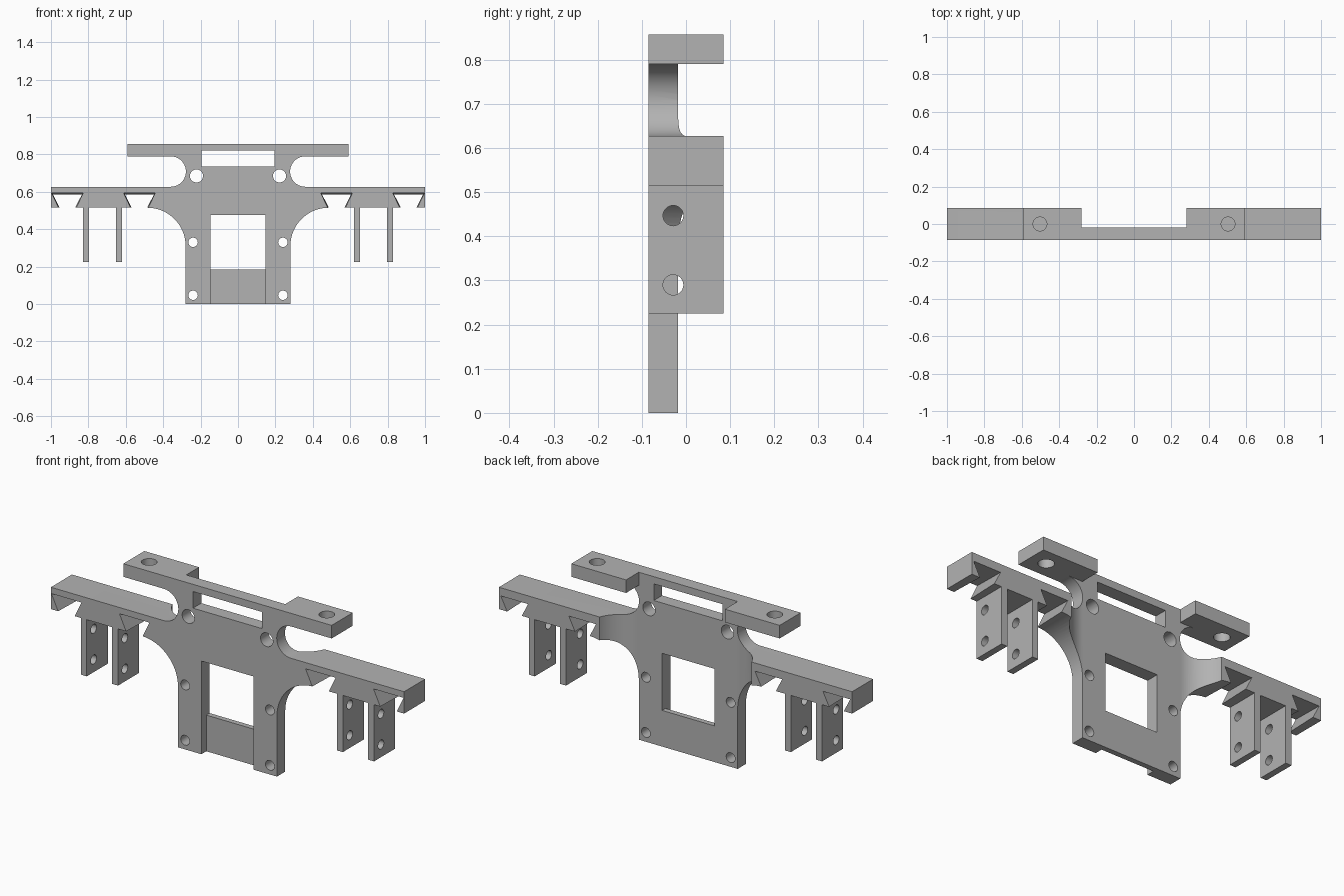
import bpy, bmesh
from math import cos, sin, pi, radians

cube = bpy.data.objects.get("Cube")
if cube:
    bpy.data.objects.remove(cube, do_unlink=True)

grey = bpy.data.materials.new("plain_grey")
grey.use_nodes = True
colour = (0.45, 0.45, 0.45, 1)
grey.diffuse_color = colour
grey.node_tree.nodes["Principled BSDF"].inputs["Base Color"].default_value = colour

FRONT, PLATE_BACK, BACK = -0.085, -0.018, 0.085


def arc(cx, cy, r, start, end, steps=20):
    """Points on an arc, angles in degrees."""
    angles = [radians(start + (end - start) * i / steps) for i in range(steps + 1)]
    return [(cx + r * cos(a), cy + r * sin(a)) for a in angles]


def mirrored(half):
    """Close a right-hand half profile with its mirror image."""
    return half + [(-x, y) for x, y in reversed(half)]


def rect(x0, x1, y0, y1):
    return [(x0, y0), (x1, y0), (x1, y1), (x0, y1)]


def prism(name, profile, axis, start, end, end_profile=None):
    """Extrude a profile along an axis, optionally lofting to a second one."""
    place = {"x": lambda u, v, t: (t, u, v),
             "y": lambda u, v, t: (u, t, v),
             "z": lambda u, v, t: (u, v, t)}[axis]
    bm = bmesh.new()
    a = [bm.verts.new(place(u, v, start)) for u, v in profile]
    b = [bm.verts.new(place(u, v, end)) for u, v in end_profile or profile]
    n = len(a)
    bm.faces.new(a)
    bm.faces.new(b)
    for i in range(n):
        j = (i + 1) % n
        bm.faces.new((a[i], a[j], b[j], b[i]))
    bmesh.ops.recalc_face_normals(bm, faces=bm.faces)
    mesh = bpy.data.meshes.new(name)
    bm.to_mesh(mesh)
    bm.free()
    mesh.materials.append(grey)
    obj = bpy.data.objects.new(name, mesh)
    bpy.context.collection.objects.link(obj)
    return obj


def circle(cx, cy, r):
    return arc(cx, cy, r, 0, 360 - 360 / 32, 31)


# Full-depth front silhouette: plate, side arms, hanging tabs and top bar
arm_low, arm_top, bar_low, bar_top = 0.515, 0.627, 0.79, 0.857
half = [(0.28, 0)] + arc(0.485, 0.31, 0.205, 180, 90)
for inner, outer in ((0.62, 0.653), (0.797, 0.83)):
    half += [(inner, arm_low), (inner, 0.225), (outer, 0.225), (outer, arm_low)]
half += [(1, arm_low), (1, arm_top)]
half += arc(0.36, (arm_top + bar_low) / 2, (bar_low - arm_top) / 2, 270, 90)
half += [(0.59, bar_low), (0.59, bar_top)]
frame = prism("bracket_frame", mirrored(half), "y", FRONT, BACK)

cutters = []


def cut(*args):
    cutters.append(prism("cutter", *args))


# Thin the plate from behind, with curved blends into the arms
cut(rect(-0.28, 0.28, PLATE_BACK, 0.2), "z", -0.1, 1)
blend = arc(0.28, PLATE_BACK + 0.161, 0.161, -90, -21) + [(0.43, 0.2)]
cut(mirrored(blend), "z", -0.1, 0.709)
cut(rect(-0.43, 0.43, PLATE_BACK, 0.2), "z", 0.70, bar_low)

# Windows and the shallow front recess
cut(rect(-0.148, 0.148, 0.185, 0.477), "y", -0.2, 0.2)
cut(rect(-0.195, 0.195, 0.735, 0.82), "y", -0.2, 0.2)
cut(rect(-0.148, 0.148, -0.1, 0.19), "y", -0.2, FRONT + 0.04)


def dovetail(cx, top, wide, narrow):
    return [(cx - narrow, 0.50), (cx + narrow, 0.50), (cx + wide, top), (cx - wide, top)]


for s in (-1, 1):
    # Screw holes through the plate
    for x, z, r in ((0.222, 0.685, 0.035), (0.24, 0.33, 0.025), (0.24, 0.047, 0.025)):
        cut(circle(s * x, z, r), "y", -0.2, 0.2)
    # Vertical holes in the top bar
    cut(circle(s * 0.503, 0, 0.037), "z", 0.75, 0.9)
    # Pin holes across the hanging tabs
    for z in (0.29, 0.447):
        cut(circle(-0.029, z, 0.023), "x", s * 0.6, s * 0.9)
    # Tapered dovetail slots under the arms
    for x in (0.527, 0.912):
        cut(dovetail(s * x, 0.595, 0.085, 0.040), "y", FRONT - 0.001, BACK + 0.001,
            dovetail(s * x, 0.585, 0.077, 0.034))

# Apply every cut and discard the cutters
bpy.ops.object.select_all(action="DESELECT")
bpy.context.view_layer.objects.active = frame
frame.select_set(True)
for cutter in cutters:
    cutter.hide_render = True
    mod = frame.modifiers.new("cut", "BOOLEAN")
    mod.operation = "DIFFERENCE"
    mod.solver = "EXACT"
    mod.object = cutter
    bpy.ops.object.modifier_apply(modifier=mod.name)
    bpy.data.objects.remove(cutter, do_unlink=True)

bpy.ops.object.shade_smooth_by_angle(angle=radians(30))
